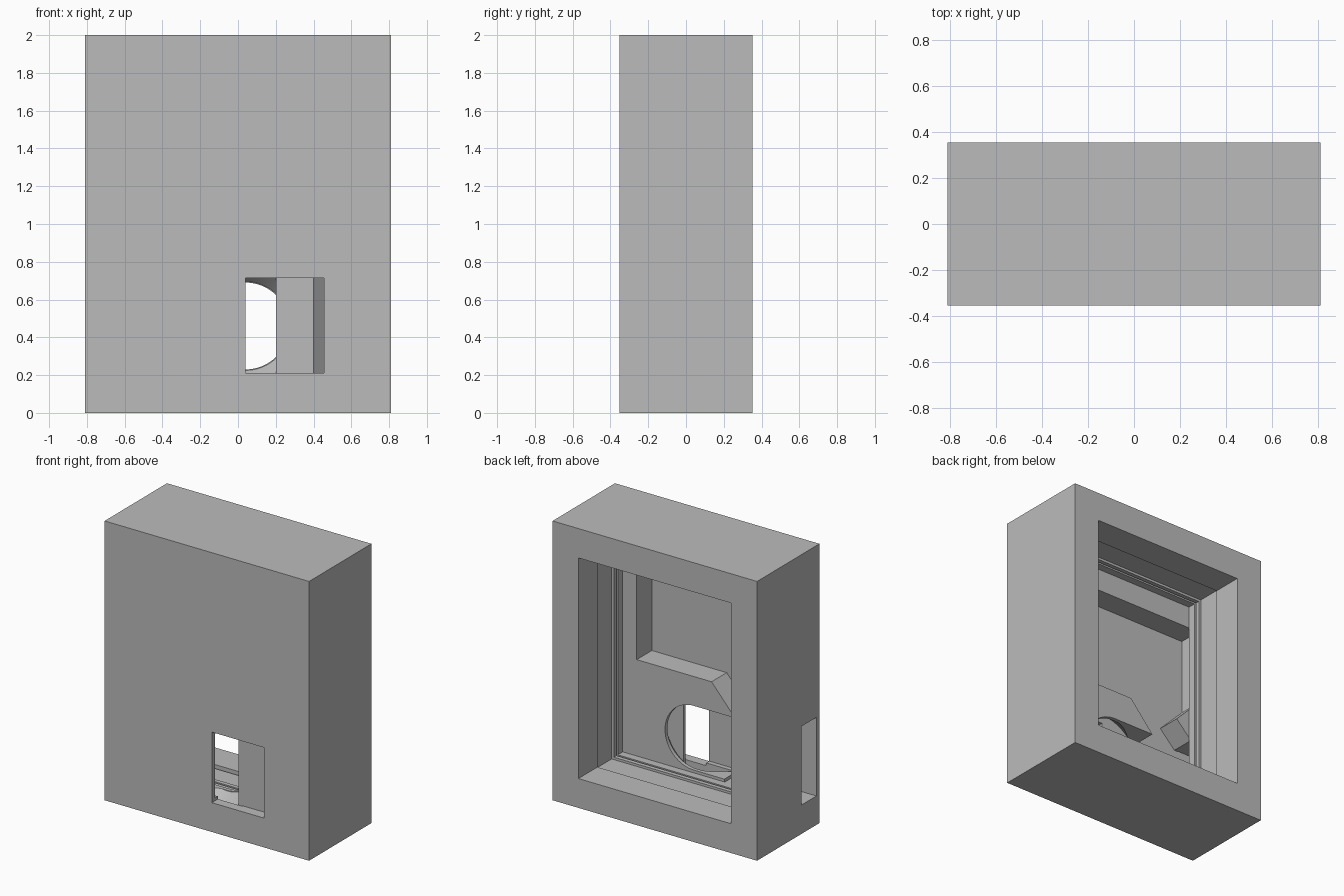
import bpy, bmesh, math
from mathutils import Matrix, Vector

cube = bpy.data.objects.get("Cube")
if cube:
    bpy.data.objects.remove(cube)

grey = bpy.data.materials.new("plain grey")
grey.use_nodes = True
colour = (0.5, 0.5, 0.5, 1)
grey.diffuse_color = colour
grey.node_tree.nodes["Principled BSDF"].inputs["Base Color"].default_value = colour


def make(name, bm):
    bmesh.ops.recalc_face_normals(bm, faces=bm.faces)
    mesh = bpy.data.meshes.new(name)
    bm.to_mesh(mesh)
    bm.free()
    mesh.materials.append(grey)
    obj = bpy.data.objects.new(name, mesh)
    bpy.context.collection.objects.link(obj)
    return obj


def box(name, x, y, z):
    bm = bmesh.new()
    bmesh.ops.create_cube(bm, size=1)
    for v in bm.verts:
        v.co = [r[0] if c < 0 else r[1] for c, r in zip(v.co, (x, y, z))]
    return make(name, bm)


def prism(name, points, sweep):
    bm = bmesh.new()
    face = bm.faces.new([bm.verts.new(p) for p in points])
    new = bmesh.ops.extrude_face_region(bm, geom=[face])["geom"]
    verts = [g for g in new if isinstance(g, bmesh.types.BMVert)]
    bmesh.ops.translate(bm, verts=verts, vec=sweep)
    return make(name, bm)


def cut(target, cutter):
    cutter.hide_render = True
    cutter.hide_set(True)
    cutter.display_type = 'WIRE'
    mod = target.modifiers.new(cutter.name, 'BOOLEAN')
    mod.operation = 'DIFFERENCE'
    mod.solver = 'EXACT'
    mod.object = cutter
    bpy.context.view_layer.objects.active = target
    bpy.ops.object.modifier_apply(modifier=mod.name)
    bpy.data.objects.remove(cutter)


BACK, PANEL, FLOOR, MID = 0.353, -0.148, -0.319, 1.0

# Solid case with a back opening
case = box("case", (-0.81, 0.81), (-BACK, BACK), (0, 2))
cut(case, box("back_opening", (-0.605, 0.605), (PANEL, 0.5), (0.21, 1.79)))

# Grooves running round the opening: start depth, end depth, how far they sink
for start, end, sink in ((0.215, 0.4, 0.017), (0.215, 0.235, 0.034), (0.43, 0.445, 0.017)):
    w, h = 0.605 + sink, 0.79 + sink
    cut(case, box("groove", (-w, w), (BACK - end, BACK - start), (MID - h, MID + h)))

# Hopper recess, chute and round-ended channel behind the panel
cx, cz, r = 0.04, 0.46, 0.23
outline = [(0.494, 0.9), (0.494, 1.63), (-0.685, 1.63), (-0.685, 1.08), (-0.497, 0.89),
           (-0.62, 0.767), (-0.685, 0.767), (-0.685, 0.207), (-0.2, 0.207), (-0.2, cz - r)]
for i in range(33):
    a = math.pi * (i / 32 - 0.5)
    outline.append((cx + r * math.cos(a), cz + r * math.sin(a)))
outline += [(-0.285, cz + r), (-0.099, 0.9)]
cut(case, prism("chute", [(x, FLOOR, z) for x, z in outline], Vector((0, PANEL + 0.001 - FLOOR, 0))))

# Side outlet
cut(case, box("side_outlet", (-0.9, -0.65), (FLOOR, PANEL), (0.207, 0.77)))

# Front window with a slanted side
window = [(cx, -0.4), (0.455, -0.4), (0.455, -0.222), (0.4, -0.277), (cx, -0.277)]
cut(case, prism("front_window", [(x, y, 0.21) for x, y in window], Vector((0, 0, 0.505))))

# Funnel between the window and the round channel end
bm = bmesh.new()
spin = Matrix.Translation((cx, -0.23, cz)) @ Matrix.Rotation(-math.pi / 2, 4, 'X')
bmesh.ops.create_cone(bm, cap_ends=True, segments=64, radius1=0.32, radius2=0.235,
                      depth=0.11, matrix=spin)
cut(case, make("funnel", bm))

# Plate closing part of the window
box("window_plate", (0.2, 0.37), (-0.278, -0.255), (0.16, 0.78))

bpy.ops.object.select_all(action='DESELECT')
case.select_set(True)
bpy.context.view_layer.objects.active = case
bpy.ops.object.shade_smooth_by_angle(angle=math.radians(25))
